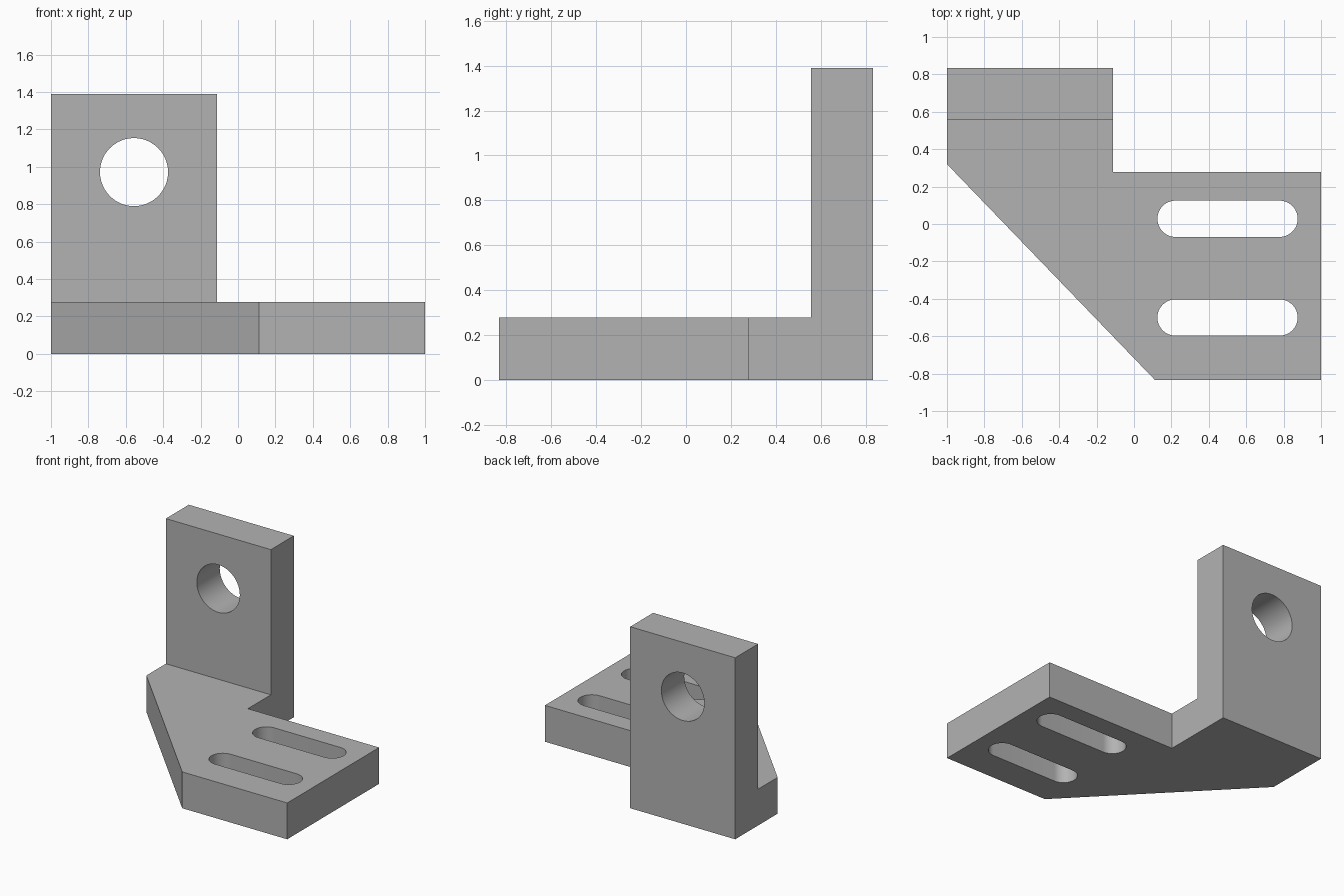
import bpy
import bmesh
from math import pi, cos, sin, radians
from mathutils import Matrix

cube = bpy.data.objects.get("Cube")
if cube:
    bpy.data.objects.remove(cube, do_unlink=True)

GREY = (0.45, 0.45, 0.45, 1)
metal = bpy.data.materials.new("plain grey")
metal.use_nodes = True
metal.diffuse_color = GREY
metal.node_tree.nodes["Principled BSDF"].inputs["Base Color"].default_value = GREY

THICK, HEIGHT = 0.278, 1.389
X_STEP, Y_FRONT = -0.111, 0.556   # right edge and front face of the upright


def add_object(name, bm):
    bmesh.ops.recalc_face_normals(bm, faces=bm.faces)
    mesh = bpy.data.meshes.new(name)
    bm.to_mesh(mesh)
    bm.free()
    mesh.materials.append(metal)
    obj = bpy.data.objects.new(name, mesh)
    bpy.context.collection.objects.link(obj)
    return obj


def prism(points, z0, z1):
    """Closed prism over a flat outline; returns the mesh and its top face."""
    bm = bmesh.new()
    face = bm.faces.new([bm.verts.new((x, y, z0)) for x, y in points])
    ext = bmesh.ops.extrude_face_region(bm, geom=[face], use_keep_orig=True)["geom"]
    bmesh.ops.translate(bm, vec=(0, 0, z1 - z0),
                        verts=[g for g in ext if isinstance(g, bmesh.types.BMVert)])
    return bm, next(g for g in ext if isinstance(g, bmesh.types.BMFace))


def slot_outline(x0, x1, y, r, steps=24):
    """Two half circles; equal ends give a full circle."""
    pts = []
    for cx, start in ((x1, -pi / 2), (x0, pi / 2)):
        last = steps if x0 == x1 else steps + 1
        for i in range(last):
            a = start + pi * i / steps
            pts.append((cx + r * cos(a), y + r * sin(a)))
    return pts


# Base plate with a slanted front corner and a stepped back
outline = [(-1, 0.32), (0.111, -0.833), (1, -0.833), (1, THICK), (X_STEP, THICK),
           (X_STEP, Y_FRONT), (X_STEP, 0.833), (-1, 0.833), (-1, Y_FRONT)]
bm, top = prism(outline, 0, THICK)

# Upright plate raised from the back strip of the base
seam = [v for v in top.verts if abs(v.co.y - Y_FRONT) < 1e-4]
bmesh.ops.connect_verts(bm, verts=seam)
strip = next(f for f in bm.faces if min(v.co.z for v in f.verts) > THICK - 1e-4
             and min(v.co.y for v in f.verts) > Y_FRONT - 1e-4)
raised = bmesh.ops.extrude_face_region(bm, geom=[strip])["geom"]
bmesh.ops.translate(bm, vec=(0, 0, HEIGHT - THICK),
                    verts=[g for g in raised if isinstance(g, bmesh.types.BMVert)])
bmesh.ops.dissolve_limit(bm, angle_limit=radians(1), verts=bm.verts, edges=bm.edges)
bracket = add_object("bracket", bm)

# Cutters: two slots in the base and a round hole in the upright
cutters = []
for name, y in (("back_slot_cutter", 0.028), ("front_slot_cutter", -0.5)):
    bm, _ = prism(slot_outline(0.222, 0.778, y, 0.097), -0.1, THICK + 0.1)
    cutters.append(add_object(name, bm))
bm, _ = prism(slot_outline(-0.556, -0.556, 0.972, 0.182), -0.95, -0.45)
bmesh.ops.transform(bm, matrix=Matrix.Rotation(pi / 2, 4, "X"), verts=bm.verts)
cutters.append(add_object("hole_cutter", bm))

bpy.context.view_layer.objects.active = bracket
bracket.select_set(True)
for cutter in cutters:
    mod = bracket.modifiers.new(cutter.name, "BOOLEAN")
    mod.operation, mod.solver, mod.object = "DIFFERENCE", "EXACT", cutter
    bpy.ops.object.modifier_apply(modifier=mod.name)
    bpy.data.objects.remove(cutter, do_unlink=True)

bpy.ops.object.shade_smooth_by_angle(angle=radians(30))
